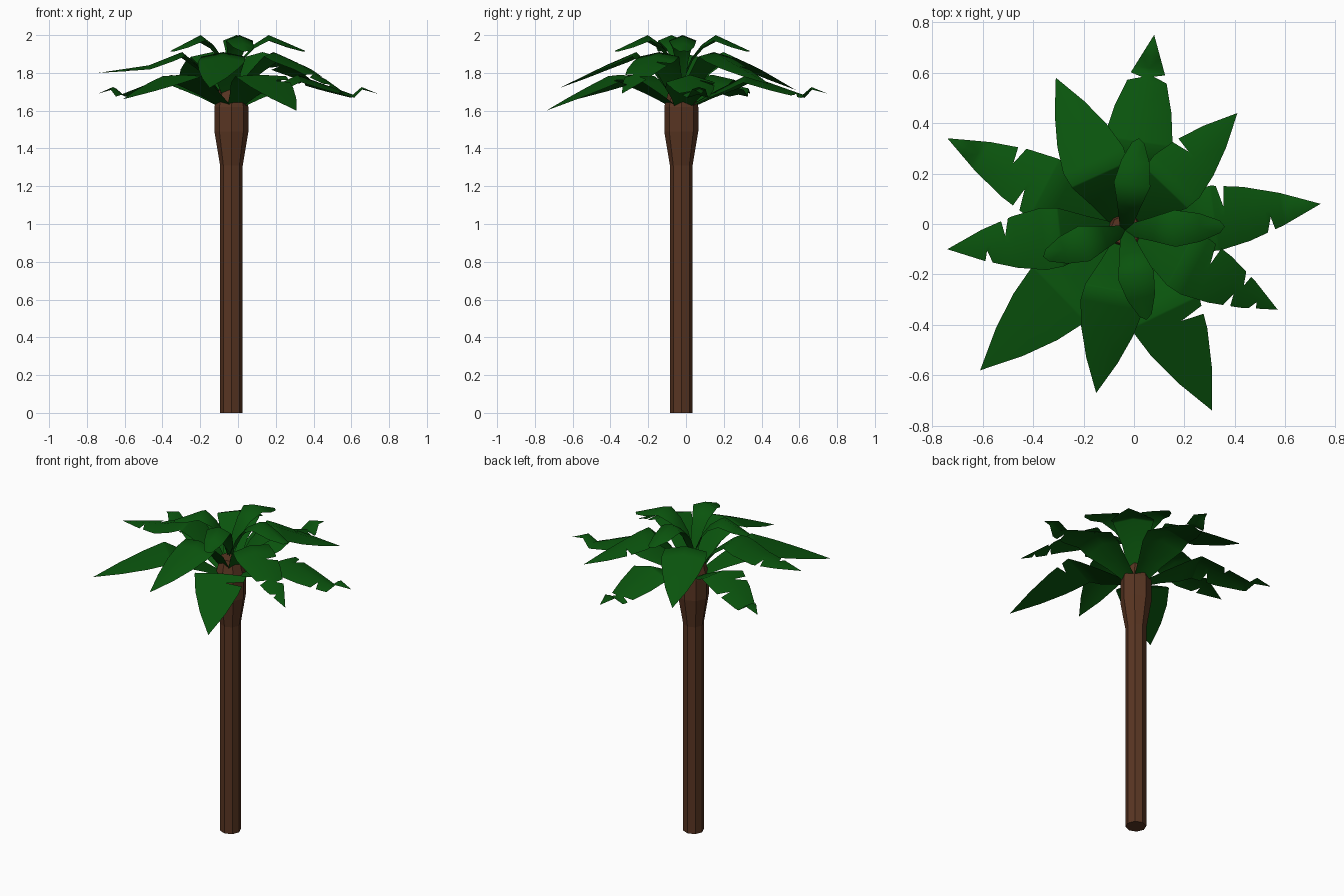
import bpy, bmesh
from math import cos, sin, pi
from mathutils import Vector

if "Cube" in bpy.data.objects:
    bpy.data.objects.remove(bpy.data.objects["Cube"], do_unlink=True)


def make_material(name, colour):
    mat = bpy.data.materials.new(name)
    mat.use_nodes = True
    mat.diffuse_color = (*colour, 1)
    mat.node_tree.nodes["Principled BSDF"].inputs["Base Color"].default_value = (*colour, 1)
    return mat


bark = make_material("brown bark", (0.1, 0.036, 0.016))
green = make_material("leaf green", (0.003, 0.088, 0.004))
CENTRE = Vector((-0.035, -0.025, 0))


def make_object(name, bm, mat):
    mesh = bpy.data.meshes.new(name)
    bm.to_mesh(mesh)
    bm.free()
    mesh.materials.append(mat)
    obj = bpy.data.objects.new(name, mesh)
    bpy.context.scene.collection.objects.link(obj)
    return obj


def interpolate(points, t):
    for (t0, a), (t1, b) in zip(points, points[1:]):
        if t <= t1:
            return a + (b - a) * (t - t0) / (t1 - t0)
    return points[-1][1]


# Trunk: eight-sided post with a flared crown
def build_trunk():
    bm = bmesh.new()
    profile = [(0.06, 0), (0.06, 1.31), (0.09, 1.49), (0.09, 1.62), (0.06, 1.73)]
    sides = 8
    rings = [[bm.verts.new(CENTRE + Vector((r * cos(2 * pi * k / sides), r * sin(2 * pi * k / sides), z)))
              for k in range(sides)] for r, z in profile]
    for low, high in zip(rings, rings[1:]):
        for k in range(sides):
            n = (k + 1) % sides
            bm.faces.new((low[k], low[n], high[n], high[k]))
    bm.faces.new(rings[0][::-1])
    bm.faces.new(rings[-1])
    make_object("trunk", bm, bark)


# Half-widths along a blade: large pointed and small blunt
BLADE = [(0, 0.025), (0.2, 0.075), (0.36, 0.122), (0.46, 0.13), (0.62, 0.108), (0.8, 0.065), (1, 0)]
BLUNT = [(0, 0.02), (0.25, 0.045), (0.5, 0.073), (0.75, 0.056), (0.95, 0.025), (1, 0)]


# Leaf: arched strip from crown to tip, with torn notches along either edge
def build_leaf(name, tip, heights, scale, droop, left=(), right=(), blade=BLADE):
    tip = Vector(tip)
    along = Vector((tip.x, tip.y, 0)) - CENTRE
    across = Vector((-along.y, along.x, 0)).normalized()
    outline = [(t, w * scale) for t, w in blade]

    def edge(notches):
        points = list(outline)
        for n in notches:
            a, b = n - 0.025, n + 0.015
            points = [p for p in points if not a <= p[0] <= b]
            points += [(a, interpolate(outline, a)), (n, 0.32 * interpolate(outline, n)),
                       (b, interpolate(outline, b))]
        return sorted(points)

    sides = edge(left), edge(right)
    spine = heights + [(1, tip.z)]
    stations = sorted({p[0] for pts in (*sides, spine) for p in pts})
    bm = bmesh.new()
    rows = []
    for t in stations[:-1]:
        mid = CENTRE + along * t + Vector((0, 0, interpolate(spine, t)))
        row = [bm.verts.new(mid)]
        for pts, sign in zip(sides, (1, -1)):
            w = interpolate(pts, t)
            row.append(bm.verts.new(mid + across * w * sign - Vector((0, 0, droop * w))))
        rows.append(row)
    for (m0, l0, r0), (m1, l1, r1) in zip(rows, rows[1:]):
        bm.faces.new((m0, m1, l1, l0))
        bm.faces.new((m0, r0, r1, m1))
    end = bm.verts.new(tip)
    m, l, r = rows[-1]
    bm.faces.new((m, end, l))
    bm.faces.new((m, r, end))
    obj = make_object(name, bm, green)
    for poly in obj.data.polygons:
        poly.use_smooth = True


build_trunk()

LOW = [(0, 1.6), (0.2, 1.69), (0.45, 1.79)]
CURLED = LOW + [(0.83, 1.685), (0.89, 1.725)]
MIDDLE = [(0, 1.62), (0.2, 1.81), (0.37, 1.91), (0.62, 1.84)]
TOP = [(0, 1.75), (0.15, 1.88), (0.3, 1.95), (0.5, 2.0)]

# Lower ring
build_leaf("lower_leaf_back", (0.08, 0.75, 1.69), CURLED, 1.05, 0.3, [0.78], [0.79])
build_leaf("lower_leaf_left", (0.74, 0.08, 1.69), CURLED, 1, 0.3, [0.51], [0.74])
build_leaf("lower_leaf_front_left", (0.31, -0.74, 1.6), LOW, 1.15, 0.05, [0.53])
build_leaf("lower_leaf_front_right", (-0.61, -0.58, 1.66), LOW, 1.17, 0.05)
build_leaf("lower_leaf_right", (-0.74, 0.34, 1.69), CURLED, 1, 0.2, [0.54], [0.65])

# Middle ring
build_leaf("middle_leaf_back_right", (-0.31, 0.58, 1.71), MIDDLE, 1, 0.2)
build_leaf("middle_leaf_back_left", (0.41, 0.44, 1.74), MIDDLE, 0.95, 0.2, [0.62])
build_leaf("middle_leaf_left", (0.57, -0.34, 1.69), MIDDLE, 0.95, 0.2, [0.53, 0.76], [0.73, 0.87])
build_leaf("middle_leaf_front", (-0.15, -0.67, 1.72), MIDDLE, 0.97, 0.2)
build_leaf("middle_leaf_right", (-0.74, -0.1, 1.8), MIDDLE, 0.95, 0.2, [0.78], [0.67])

# Small top ring
for side, x, y in (("left", 0.36, -0.01), ("back", 0.02, 0.34),
                   ("right", -0.36, -0.13), ("front", 0.05, -0.38)):
    build_leaf("top_leaf_" + side, (x, y, 1.915), TOP, 1, 0.4, blade=BLUNT)
